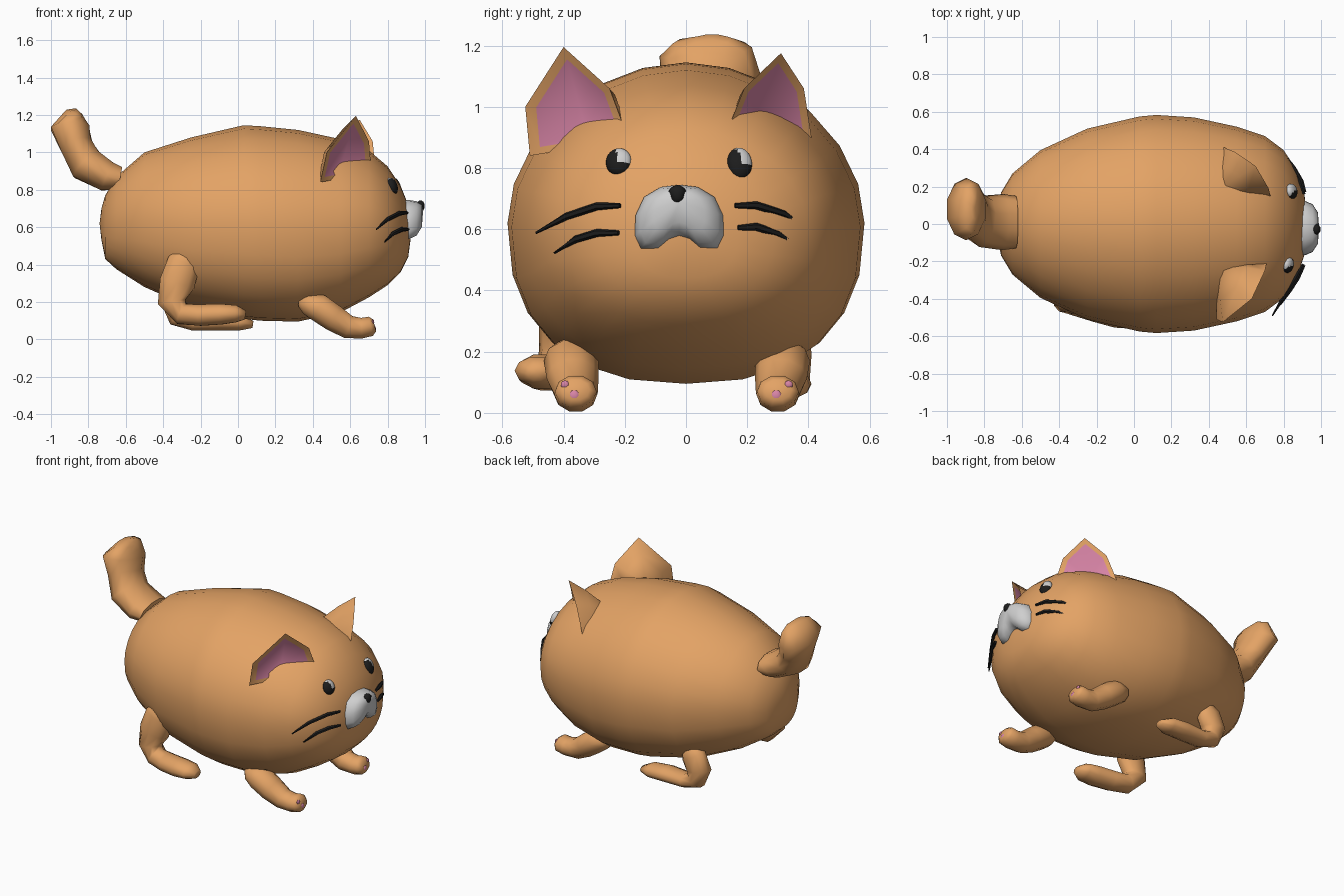
import bpy, bmesh, math
from mathutils import Vector
from mathutils.bvhtree import BVHTree

if "Cube" in bpy.data.objects:
    bpy.data.objects.remove(bpy.data.objects["Cube"])


def material(name, rgb):
    m = bpy.data.materials.new(name)
    m.diffuse_color = (*rgb, 1)
    m.use_nodes = True
    m.node_tree.nodes["Principled BSDF"].inputs["Base Color"].default_value = m.diffuse_color
    return m


ORANGE = material("orange fur", (0.77, 0.365, 0.13))
PINK = material("pink", (0.68, 0.23, 0.38))
WHITE = material("soft white", (0.62, 0.62, 0.62))
BLACK = material("black", (0.012, 0.012, 0.012))


def finish(name, bm, mats, angle=50):
    bmesh.ops.recalc_face_normals(bm, faces=bm.faces)
    me = bpy.data.meshes.new(name)
    bm.to_mesh(me)
    bm.free()
    ob = bpy.data.objects.new(name, me)
    bpy.context.collection.objects.link(ob)
    for m in mats:
        me.materials.append(m)
    bpy.ops.object.select_all(action='DESELECT')
    ob.select_set(True)
    bpy.context.view_layer.objects.active = ob
    bpy.ops.object.shade_smooth_by_angle(angle=math.radians(angle))
    return ob


def loft(rings, start, end):
    """Skin closed rings of points, closing the ends with points."""
    bm = bmesh.new()
    vs = [[bm.verts.new(p) for p in r] for r in rings]
    n = len(vs[0])
    for a, b in zip(vs, vs[1:]):
        for i in range(n):
            bm.faces.new((a[i], a[(i + 1) % n], b[(i + 1) % n], b[i]))
    for ring, tip in ((vs[0], start), (vs[-1], end)):
        c = bm.verts.new(tip)
        for i in range(n):
            bm.faces.new((ring[i], ring[(i + 1) % n], c))
    return bm


def tube(path, radii, sides=10):
    """Elliptical tube; radii are (across y, in the bending plane)."""
    pts = [Vector(p) for p in path]
    rings = []
    for i, p in enumerate(pts):
        t = (pts[min(i + 1, len(pts) - 1)] - pts[max(i - 1, 0)]).normalized()
        ref = Vector((0, 1, 0)) if abs(t.y) < 0.75 else Vector((0, 0, 1))
        side = (ref - t * ref.dot(t)).normalized()
        up = t.cross(side)
        ry, rn = radii[i]
        rings.append([p + side * ry * math.cos(a) + up * rn * math.sin(a)
                      for a in (2 * math.pi * k / sides for k in range(sides))])
    return loft(rings, pts[0], pts[-1])


# Body: elliptical rings along x (x, top, bottom, half width)
BODY = [(-0.73, .70, .53, .08), (-.71, .77, .43, .17), (-.65, .87, .375, .27),
        (-.5, 1.0, .28, .395), (-.25, 1.08, .17, .51), (.03, 1.145, .11, .575),
        (.12, 1.14, .10, .583), (.32, 1.12, .095, .57), (.55, 1.07, .145, .52),
        (.7, 1.01, .225, .47), (.8, .925, .29, .395), (.87, .82, .36, .29), (.91, .72, .44, .17)]
rings = []
for x, zt, zb, w in BODY:
    ring = []
    for k in range(24):
        a = 2 * math.pi * k / 24
        c, s = math.cos(a), math.sin(a)
        e = 0.83 if s < 0 else 1.04   # squarer belly, slightly peaked back
        c = math.copysign(abs(c) ** e, c)
        s = math.copysign(abs(s) ** e, s)
        ring.append((x, w * c, (zt + zb) / 2 + (zt - zb) / 2 * s))
    rings.append(ring)
bm = loft(rings, (-.74, 0, .62), (.93, 0, .59))
bmesh.ops.recalc_face_normals(bm, faces=bm.faces)
tree = BVHTree.FromBMesh(bm)
finish("body", bm, [ORANGE], 80)

# Tail
finish("tail", tube(
    [(-.63, .01, .86), (-.70, .01, .872), (-.81, .015, .935), (-.862, .05, 1.03),
     (-.897, .08, 1.13), (-.868, .085, 1.2), (-.85, .085, 1.22)],
    [(.14, .065), (.15, .085), (.14, .1), (.135, .09), (.17, .108), (.13, .06),
     (.06, .025)]), [ORANGE], 70)

# Front legs with pink toe pads
for side, y in (("right", -.36), ("left", .30)):
    o = math.copysign(1, y)
    finish("front_leg_" + side, tube(
        [(.335, y, .2), (.37, y + o * .01, .19), (.43, y + o * .015, .17), (.51, y + o * .01, .115),
         (.59, y, .066), (.66, y, .06), (.71, y, .07), (.73, y, .075)],
        [(.04, .03), (.07, .06), (.09, .078), (.085, .075), (.072, .065), (.07, .058),
         (.068, .055), (.045, .035)]),
        [ORANGE], 80)
    for j, (x, dy, z, r) in enumerate(((.728, -.005, .055, .02), (.722, o * .035, .092, .014))):
        bm = bmesh.new()
        bmesh.ops.create_uvsphere(bm, u_segments=10, v_segments=6, radius=r)
        for v in bm.verts:
            v.co = Vector((v.co.x * .5 + x, v.co.y + y + dy, v.co.z + z))
        finish(f"toe_pad_{side}_{j + 1}", bm, [PINK])

# Back legs: thigh, heel and long flat foot
finish("back_leg_right", tube(
    [(-.25, -.41, .48), (-.29, -.415, .41), (-.325, -.415, .30), (-.355, -.415, .2),
     (-.30, -.425, .135), (-.20, -.45, .13), (-.09, -.475, .135), (-.01, -.485, .137),
     (.04, -.485, .13)],
    [(.04, .05), (.06, .092), (.065, .1), (.065, .078), (.07, .06), (.075, .06), (.08, .058),
     (.075, .048), (.035, .025)]), [ORANGE], 80)
finish("back_leg_left", tube(
    [(-.25, .34, .34), (-.30, .345, .27), (-.335, .345, .19), (-.32, .34, .12),
     (-.24, .335, .09), (-.10, .335, .095), (.01, .335, .09), (.08, .335, .08)],
    [(.04, .045), (.06, .085), (.065, .085), (.065, .06), (.07, .045), (.075, .05),
     (.07, .045), (.035, .02)]), [ORANGE], 80)


# Ears: rim loop, recessed pink inside, and a rounded back
def ear(name, loop, back):
    bm = bmesh.new()
    loop = [Vector(p) for p in loop]
    back = Vector(back)
    c = sum(loop, Vector()) / len(loop)
    mid = c.lerp(back, .5)
    outer = [bm.verts.new(p) for p in loop]
    inner = [bm.verts.new(p.lerp(c, .16).lerp(back, .04)) for p in loop]
    bulge = [bm.verts.new(p.lerp(back, .45) + (p.lerp(back, .45) - mid).normalized() * .015)
             for p in loop]
    deep = bm.verts.new(c.lerp(back, .3) - Vector((0, 0, .06)))
    rear = bm.verts.new(back)
    n = len(loop)
    for i in range(n):
        j = (i + 1) % n
        bm.faces.new((outer[i], outer[j], inner[j], inner[i]))
        bm.faces.new((inner[i], inner[j], deep)).material_index = 1
        bm.faces.new((outer[j], outer[i], bulge[i], bulge[j]))
        bm.faces.new((bulge[j], bulge[i], rear))
    finish(name, bm, [ORANGE, PINK], 65)


ear("ear_right", [(.63, -.40, 1.195), (.475, -.525, 1.0), (.44, -.51, .84), (.60, -.33, .87),
                  (.71, -.205, .94), (.70, -.25, 1.06)], (.46, -.23, 1.0))
ear("ear_left", [(.65, .31, 1.175), (.54, .385, 1.06), (.48, .41, .90), (.62, .27, .90),
                 (.73, .15, .96), (.72, .19, 1.06)], (.45, .18, 1.0))

# Eyes: flattened domes on the face with a white highlight
for side, y, z, w, h in (("right", -.22, .82, .042, .046), ("left", .175, .815, .041, .053)):
    hit, normal, _, _ = tree.ray_cast(Vector((2, y, z)), Vector((-1, 0, 0)))
    out = (normal + Vector((.5, 0, 0))).normalized()
    across = Vector((0, 0, 1)).cross(out).normalized()
    up = out.cross(across)
    bm = bmesh.new()
    bmesh.ops.create_uvsphere(bm, u_segments=24, v_segments=16, radius=1)
    for f in bm.faces:
        p = f.calc_center_median()
        f.material_index = int(p.z > -.1 and p.y > -.1 or p.z > .8)
    for v in bm.verts:
        v.co = hit + out * v.co.x * .027 + across * v.co.y * w + up * v.co.z * h
    finish("eye_" + side, bm, [BLACK, WHITE])

# Muzzle: two-lobed outline domed forward
HALF = [(0, .745), (.06, .738), (.115, .705), (.143, .645), (.145, .58), (.125, .537),
        (.07, .537), (.035, .565)]
outline = HALF + [(0, .575)] + [(-y, z) for y, z in HALF[:0:-1]]
rings = [[(x, -.022 + y * s, .69 + (z - .69) * s) for y, z in outline]
         for x, s in ((.86, 1), (.915, 1), (.955, .88), (.983, .58))]
finish("muzzle", loft(rings, (.87, -.022, .69), (.99, -.022, .69)), [WHITE], 60)

# Nose
bm = bmesh.new()
bmesh.ops.create_uvsphere(bm, u_segments=10, v_segments=8, radius=.031)
for v in bm.verts:
    taper = 1 if v.co.z > 0 else .8
    v.co = Vector((.976 + v.co.x * .75, -.028 + v.co.y * taper, .713 + v.co.z))
finish("nose", bm, [BLACK])

# Whiskers: tapered arcs
WHISKERS = {
    "right_upper": [(.905, -.215, .677), (.865, -.29, .675), (.80, -.39, .642), (.74, -.49, .588)],
    "right_lower": [(.91, -.22, .588), (.875, -.29, .588), (.83, -.36, .567), (.785, -.43, .522)],
    "left_upper": [(.91, .16, .677), (.89, .23, .678), (.84, .32, .65), (.775, .40, .602)],
    "left_lower": [(.915, .17, .605), (.895, .23, .608), (.855, .30, .585), (.80, .375, .54)]}
for name, path in WHISKERS.items():
    finish("whisker_" + name, tube(path, [(.008, .008), (.013, .013), (.012, .012), (.004, .004)], 6),
           [BLACK])
